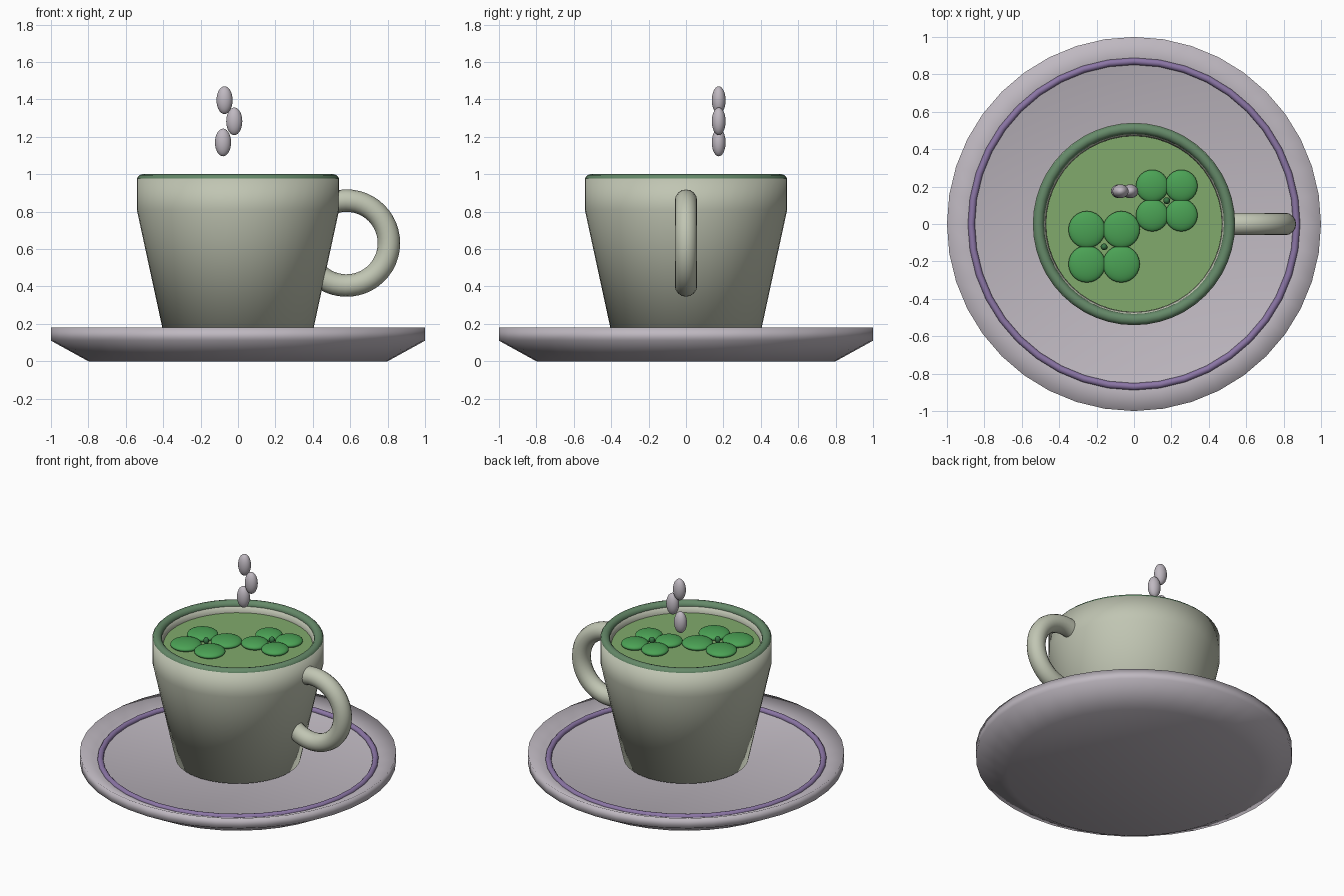
import bpy, bmesh, math
from mathutils import Vector

if "Cube" in bpy.data.objects:
    bpy.data.objects.remove(bpy.data.objects["Cube"])


def material(name, rgb):
    m = bpy.data.materials.new(name)
    m.diffuse_color = (*rgb, 1)
    m.use_nodes = True
    m.node_tree.nodes["Principled BSDF"].inputs["Base Color"].default_value = m.diffuse_color
    return m


GLAZE = material("pale_glaze", (0.53, 0.56, 0.45))
STONE = material("lilac_grey", (0.52, 0.48, 0.53))
TRIM = material("green_trim", (0.13, 0.25, 0.14))
TEA = material("tea_green", (0.22, 0.40, 0.15))
LEAF = material("leaf_green", (0.07, 0.36, 0.09))
STEM = material("dark_green", (0.04, 0.18, 0.06))
PURPLE = material("purple_line", (0.26, 0.18, 0.38))


def finish(obj, name, mat, angle=math.pi):
    obj.name = name
    obj.data.materials.append(mat)
    bpy.ops.object.select_all(action='DESELECT')
    obj.select_set(True)
    bpy.context.view_layer.objects.active = obj
    bpy.ops.object.shade_smooth_by_angle(angle=angle)
    return obj


def lathe(name, profile, mat, steps, angle=math.pi):
    """Spin an (r, z) profile around the z axis."""
    bm = bmesh.new()
    vs = [bm.verts.new((r, 0, z)) for r, z in profile]
    es = [bm.edges.new(p) for p in zip(vs, vs[1:])]
    bmesh.ops.spin(bm, geom=vs + es, cent=(0, 0, 0), axis=(0, 0, 1),
                   angle=math.tau, steps=steps, use_duplicate=False)
    bmesh.ops.remove_doubles(bm, verts=bm.verts, dist=1e-5)
    bmesh.ops.recalc_face_normals(bm, faces=bm.faces)
    me = bpy.data.meshes.new(name)
    bm.to_mesh(me)
    bm.free()
    obj = bpy.data.objects.new(name, me)
    bpy.context.collection.objects.link(obj)
    return finish(obj, name, mat, angle)


def ellipsoid(name, loc, size, mat):
    bpy.ops.mesh.primitive_uv_sphere_add(segments=24, ring_count=14, radius=1, location=loc)
    obj = bpy.context.object
    obj.scale = size
    return finish(obj, name, mat)


def ring(name, major, minor, z, mat, steps):
    bpy.ops.mesh.primitive_torus_add(major_radius=major, minor_radius=minor, location=(0, 0, z),
                                     major_segments=steps, minor_segments=12)
    return finish(bpy.context.object, name, mat)


# Saucer with a shallow dished floor and a painted ring
lathe("saucer", [(0, 0), (0.8, 0), (1.0, 0.11), (1.0, 0.18), (0.87, 0.124), (0, 0.124)],
      STONE, 40)
ring("saucer_ring", 0.87, 0.019, 0.13, PURPLE, 40)

# Hollow cup, softly shaded throughout
lathe("cup", [(0, 0.14), (0.396, 0.14), (0.541, 0.81), (0.541, 0.978), (0.484, 0.978),
              (0.472, 0.93), (0.471, 0.82), (0.34, 0.20), (0, 0.20)], GLAZE, 48)
ring("cup_rim", 0.511, 0.030, 0.97, TRIM, 48)

# Tea surface
lathe("tea", [(0, 0.90), (0.471, 0.90), (0.471, 0.928), (0, 0.928)], TEA, 48, math.radians(30))

# Handle: round tube swept along an arc, ends buried in the cup wall
bm = bmesh.new()
centre = Vector((0.58, 0, 0.632))
a0, a1, n, sides = math.radians(-137), math.radians(106), 32, 16
rings = []
for i in range(n + 1):
    a = a0 + (a1 - a0) * i / n
    out = Vector((math.cos(a), 0, math.sin(a)))
    rings.append([bm.verts.new(centre + out * (0.227 + 0.06 * math.cos(math.tau * j / sides))
                               + Vector((0, 0.06 * math.sin(math.tau * j / sides), 0)))
                  for j in range(sides)])
for p, q in zip(rings, rings[1:]):
    for j in range(sides):
        k = (j + 1) % sides
        bm.faces.new((p[j], p[k], q[k], q[j]))
bm.faces.new(rings[0])
bm.faces.new(rings[-1])
bmesh.ops.recalc_face_normals(bm, faces=bm.faces)
mesh = bpy.data.meshes.new("handle")
bm.to_mesh(mesh)
bm.free()
handle = bpy.data.objects.new("handle", mesh)
bpy.context.collection.objects.link(handle)
finish(handle, "handle", GLAZE, math.radians(50))

# Two floating four-leaf sprigs
for s, (cx, cy, off, r) in enumerate([(-0.16, -0.122, 0.092, 0.099), (0.175, 0.125, 0.078, 0.087)]):
    for i, (sx, sy) in enumerate([(1, 1), (-1, 1), (-1, -1), (1, -1)]):
        ellipsoid(f"leaf_{s}_{i}", (cx + sx * off, cy + sy * off, 0.943), (r, r, 0.03), LEAF)
    ellipsoid(f"sprig_centre_{s}", (cx, cy, 0.957), (0.018, 0.018, 0.022), STEM)

# Steam puffs
for i, (x, z) in enumerate([(-0.08, 1.17), (-0.02, 1.283), (-0.072, 1.396)]):
    ellipsoid(f"steam_puff_{i}", (x, 0.175, z), (0.043, 0.037, 0.074), STONE)
